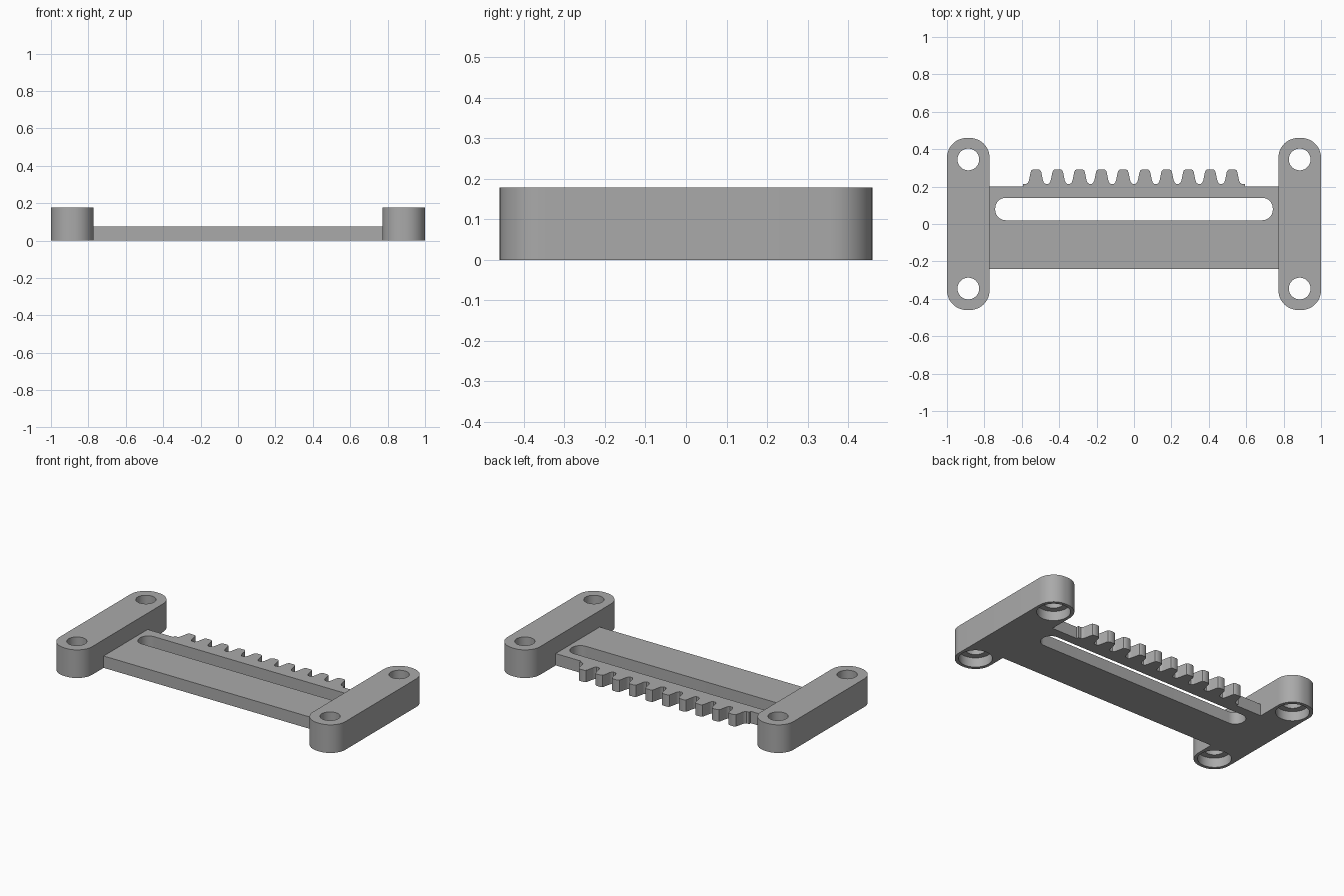
import bpy
import bmesh
from math import sin, cos, pi, radians

if "Cube" in bpy.data.objects:
    bpy.data.objects.remove(bpy.data.objects["Cube"], do_unlink=True)

grey = bpy.data.materials.new("plain_grey")
grey.use_nodes = True
grey.diffuse_color = (0.4, 0.4, 0.4, 1)
grey.node_tree.nodes["Principled BSDF"].inputs["Base Color"].default_value = grey.diffuse_color


def rounded_rect(cx, cy, hx, hy, r, steps=12):
    """Outline of a rectangle with round corners; a circle when hx = hy = r."""
    points = []
    for quarter, (sx, sy) in enumerate([(1, 1), (-1, 1), (-1, -1), (1, -1)]):
        for i in range(steps + 1):
            a = (quarter + i / steps) * pi / 2
            p = (cx + sx * (hx - r) + r * cos(a), cy + sy * (hy - r) + r * sin(a))
            if not points or abs(p[0] - points[-1][0]) + abs(p[1] - points[-1][1]) > 1e-5:
                points.append(p)
    if abs(points[0][0] - points[-1][0]) + abs(points[0][1] - points[-1][1]) < 1e-5:
        points.pop()
    return points


def extrude(name, outline, z0, z1):
    """Solid with the given outline between two heights."""
    bm = bmesh.new()
    face = bm.faces.new([bm.verts.new((x, y, z0)) for x, y in outline])
    side = bmesh.ops.extrude_face_region(bm, geom=[face])["geom"]
    top = [v for v in side if isinstance(v, bmesh.types.BMVert)]
    bmesh.ops.translate(bm, verts=top, vec=(0, 0, z1 - z0))
    bmesh.ops.recalc_face_normals(bm, faces=bm.faces)
    mesh = bpy.data.meshes.new(name)
    bm.to_mesh(mesh)
    bm.free()
    mesh.materials.append(grey)
    obj = bpy.data.objects.new(name, mesh)
    bpy.context.collection.objects.link(obj)
    return obj


def activate(obj):
    bpy.ops.object.select_all(action="DESELECT")
    obj.select_set(True)
    bpy.context.view_layer.objects.active = obj


def cut(obj, outline, z0, z1):
    """Subtract an extruded outline from a solid."""
    cutter = extrude("cutter", outline, z0, z1)
    cutter.hide_render = True
    mod = obj.modifiers.new("cut", "BOOLEAN")
    mod.operation = "DIFFERENCE"
    mod.solver = "EXACT"
    mod.object = cutter
    activate(obj)
    bpy.ops.object.modifier_apply(modifier=mod.name)
    bpy.data.objects.remove(cutter, do_unlink=True)


def smooth(obj):
    activate(obj)
    bpy.ops.object.shade_smooth_by_angle(angle=radians(35))


# End blocks with screw holes, counterbored from below
BLOCK_X, BLOCK_HALF, BLOCK_TOP = 0.886, 0.114, 0.178
for side, sign in (("left", 1), ("right", -1)):
    x = sign * BLOCK_X
    block = extrude(side + "_end_block",
                    rounded_rect(x, 0, BLOCK_HALF, 0.46, 0.106), 0, BLOCK_TOP)
    for y in (-0.345, 0.345):
        cut(block, rounded_rect(x, y, 0.058, 0.058, 0.058), -0.1, 0.3)
        cut(block, rounded_rect(x, y, 0.096, 0.096, 0.096), -0.1, 0.06)
    smooth(block)

# Plate outline, with the rack teeth along its back edge
PLATE_X = BLOCK_X - BLOCK_HALF
FRONT, BACK, ROOT = -0.24, 0.2, 0.215
TEETH, PITCH = 10, 0.1165
half_tooth = [(-0.05, 0.215), (-0.042, 0.222), (-0.037, 0.235), (-0.029, 0.275),
              (-0.025, 0.286), (-0.016, 0.292)]
tooth = half_tooth + [(-x, y) for x, y in reversed(half_tooth)]

outline = [(PLATE_X, BACK), (PLATE_X, FRONT), (-PLATE_X, FRONT), (-PLATE_X, BACK),
           (-0.593, BACK), (-0.593, ROOT)]
for i in range(TEETH):
    centre = (i - (TEETH - 1) / 2) * PITCH
    outline += [(centre + x, y) for x, y in tooth]
outline += [(0.593, ROOT), (0.593, BACK)]

plate = extrude("toothed_plate", outline, 0, 0.075)

# Long guide slot through the plate
cut(plate, rounded_rect(0, 0.08, 0.742, 0.06, 0.056), -0.1, 0.2)
smooth(plate)
